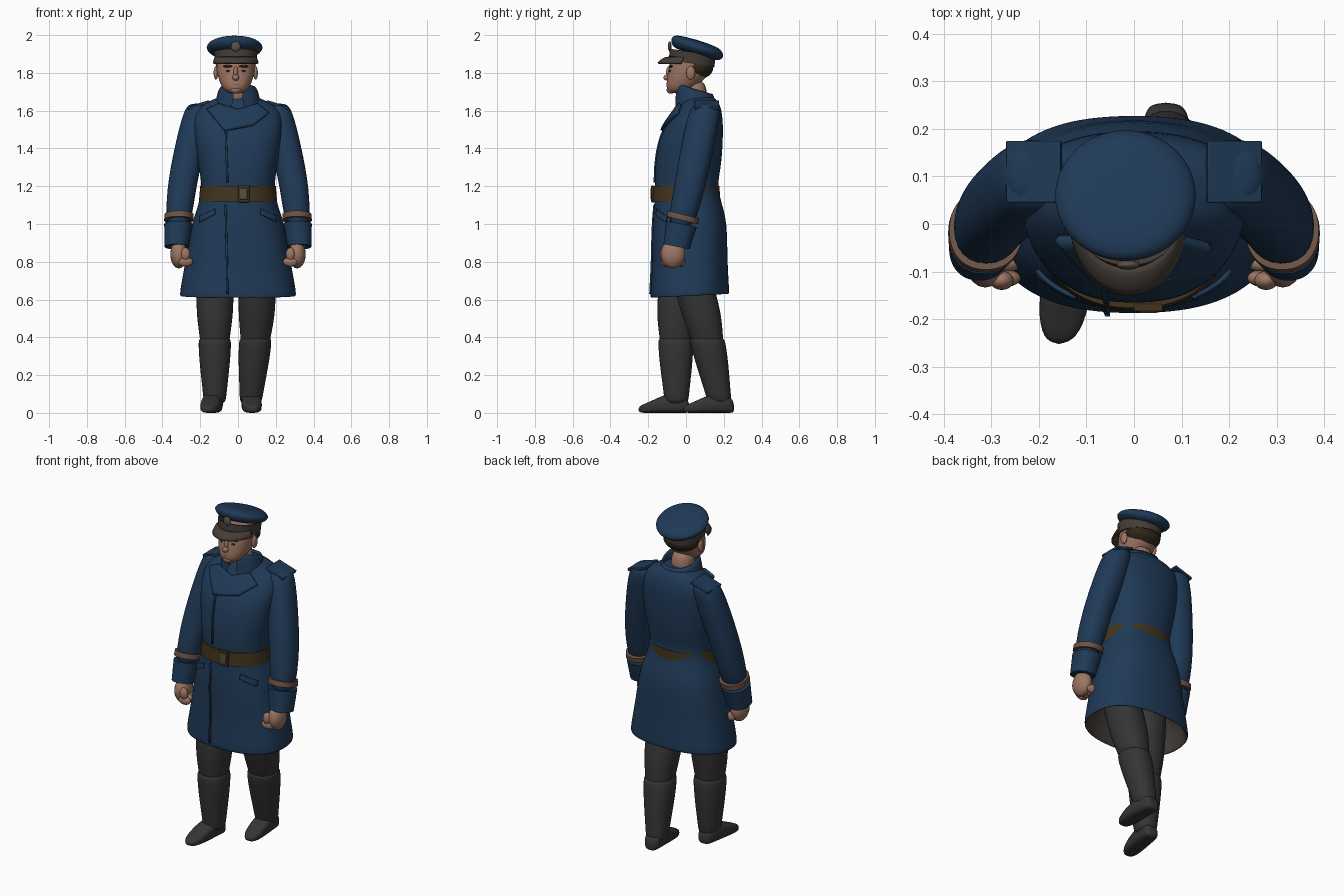
import bpy, bmesh, math
from mathutils import Matrix, Vector

if "Cube" in bpy.data.objects:
    bpy.data.objects.remove(bpy.data.objects["Cube"])


def material(name, *rgb):
    mat = bpy.data.materials.new(name)
    mat.use_nodes = True
    mat.diffuse_color = (*rgb, 1)
    mat.node_tree.nodes["Principled BSDF"].inputs["Base Color"].default_value = (*rgb, 1)
    return mat


navy = material("navy wool", 0.014, 0.042, 0.095)
charcoal = material("charcoal", 0.035, 0.035, 0.035)
leather = material("brown leather", 0.055, 0.034, 0.013)
skin = material("skin", 0.34, 0.18, 0.125)
braid = material("braid", 0.15, 0.085, 0.06)
peak = material("peak brown", 0.06, 0.047, 0.038)
metal = material("dull metal", 0.1, 0.08, 0.06)
hair_brown = material("dark hair", 0.03, 0.02, 0.012)


def finish(name, bm, *mats, smooth_levels=0):
    bmesh.ops.recalc_face_normals(bm, faces=bm.faces)
    mesh = bpy.data.meshes.new(name)
    bm.to_mesh(mesh)
    bm.free()
    ob = bpy.data.objects.new(name, mesh)
    bpy.context.scene.collection.objects.link(ob)
    for mat in mats:
        mesh.materials.append(mat)
    mesh.shade_smooth()
    if smooth_levels:
        subdivision = ob.modifiers.new("smooth", "SUBSURF")
        subdivision.levels = subdivision.render_levels = smooth_levels
    else:
        mesh.set_sharp_from_angle(angle=math.radians(40))
    return ob


def stack(rows, x=0.0):
    """Rings on a vertical axis from rows of height, y, half width, half depth."""
    return [(Vector((x, y, z)), width, depth) for z, y, width, depth in rows]


def along(joints, z):
    """Point at height z on a limb bent at its middle joint."""
    top, middle, bottom = joints
    a, b = (top, middle) if z > middle.z else (middle, bottom)
    return a + (b - a) * ((a.z - z) / (a.z - b.z))


def limb(joints, rows):
    """Rings following a bent limb from rows of height, radius."""
    return [(along(joints, z), radius, radius * 1.08) for z, radius in rows]


def loft(name, rings, *mats, tilt=0.0, power=2.2, sides=24, levels=2,
         flat=True, caps=True, lined=0, keep=None):
    """Skin superellipse rings, lying flat or standing upright."""
    bm = bmesh.new()
    loops = []
    for center, width, depth in rings:
        loop = []
        for i in range(sides):
            c, s = math.cos(math.tau * i / sides), math.sin(math.tau * i / sides)
            u = width * math.copysign(abs(c) ** (2 / power), c)
            v = depth * math.copysign(abs(s) ** (2 / power), s)
            offset = Vector((u, v, -tilt * v)) if flat else Vector((u, 0, v))
            loop.append(bm.verts.new(center + offset))
        loops.append(loop)
    for row, (a, b) in enumerate(zip(loops, loops[1:])):
        for i in range(sides):
            face = bm.faces.new((a[i - 1], a[i], b[i], b[i - 1]))
            face.material_index = int(row < lined)
    if caps:
        bm.faces.new(loops[0]).material_index = int(lined > 0)
        bm.faces.new(loops[-1])
    if keep:
        unwanted = [f for f in bm.faces if not keep(f.calc_center_median())]
        bmesh.ops.delete(bm, geom=unwanted, context="FACES")
    return finish(name, bm, *mats, smooth_levels=levels)


def hoop(name, rings, mat, thickness, tilt=0.0):
    """Closed band between a low and a high ring."""
    low, high = rings
    inner_low, inner_high = [(c, w - thickness, d - thickness) for c, w, d in rings]
    return loft(name, [inner_low, low, high, inner_high], mat,
                tilt=tilt, sides=48, levels=0, caps=False)


def blob(name, center, size, mat):
    bm = bmesh.new()
    bmesh.ops.create_uvsphere(bm, u_segments=20, v_segments=12, radius=1)
    bm.transform(Matrix.Translation(center) @ Matrix.Diagonal((*size, 1)))
    return finish(name, bm, mat)


def box(name, center, size, mat, roll=0.0):
    bm = bmesh.new()
    bmesh.ops.create_cube(bm, size=1)
    bm.transform(Matrix.Translation(center) @ Matrix.Rotation(roll, 4, "Y")
                 @ Matrix.Diagonal((*size, 1)))
    bevel = finish(name, bm, mat).modifiers.new("rounded edges", "BEVEL")
    bevel.width, bevel.segments = 0.003, 2


def patch(name, outline, target, thickness):
    """Flat cloth outline in x and z, laid onto the front of the target."""
    bm = bmesh.new()
    bm.faces.new([bm.verts.new((x, -0.3, z)) for x, z in outline])
    bmesh.ops.triangulate(bm, faces=bm.faces[:])
    bmesh.ops.subdivide_edges(bm, edges=bm.edges[:], cuts=6, use_grid_fill=True)
    ob = finish(name, bm, navy)
    wrap = ob.modifiers.new("lay on cloth", "SHRINKWRAP")
    wrap.target, wrap.wrap_method, wrap.wrap_mode = target, "PROJECT", "ABOVE_SURFACE"
    wrap.use_project_y, wrap.offset = True, thickness / 2
    solid = ob.modifiers.new("thickness", "SOLIDIFY")
    solid.thickness, solid.offset = thickness, 0


# Coat body, from the lining inside the skirt round the hem and up to the neck
coat = loft("coat", stack([
    (0.85, 0.02, 0.24, 0.16), (0.63, 0.02, 0.29, 0.19), (0.61, 0.02, 0.31, 0.21),
    (0.65, 0.02, 0.31, 0.21), (0.8, 0.02, 0.28, 0.2), (1, 0.02, 0.25, 0.2),
    (1.1, 0.01, 0.21, 0.18), (1.2, 0, 0.19, 0.165), (1.3, 0.01, 0.21, 0.18),
    (1.5, 0.03, 0.24, 0.17), (1.6, 0.07, 0.24, 0.12), (1.65, 0.07, 0.16, 0.1),
    (1.68, 0.06, 0.08, 0.07)]), navy, peak, tilt=-0.05, power=2.4, lined=2)

# Double-breasted lapel and the front closing edge above and below the belt
patch("lapel", [(-0.1, 1.63), (-0.16, 1.6), (-0.07, 1.49), (0.08, 1.52), (0.16, 1.58),
                (0.1, 1.63), (0, 1.6)], coat, 0.018)
for name, low, high in (("skirt_edge", 0.63, 1.1), ("chest_edge", 1.22, 1.5)):
    patch(name, [(-0.06, low), (-0.05, low), (-0.06, high), (-0.07, high)], coat, 0.009)

# Standing collar, open at the throat
loft("collar", stack([
    (1.59, 0.05, 0.13, 0.11), (1.72, 0.05, 0.105, 0.1),
    (1.72, 0.05, 0.09, 0.085), (1.6, 0.05, 0.09, 0.08)]), navy,
    tilt=0.3, sides=40, levels=1, caps=False, keep=lambda c: c.y > 0 or abs(c.x) > 0.03)

# Belt and buckle
hoop("belt", stack([(1.12, 0, 0.207, 0.182), (1.2, 0, 0.2, 0.177)]), leather, 0.02)
box("buckle", (0.03, -0.176, 1.16), (0.06, 0.016, 0.09), leather)
box("buckle_plate", (0.03, -0.183, 1.16), (0.04, 0.008, 0.06), metal)

# Sleeves, cuffs, shoulder straps, pocket flaps and hands
for side, name in ((1, "left"), (-1, "right")):
    arm = [Vector((side * x, y, z)) for x, y, z in
           ((0.21, 0.1, 1.6), (0.3, 0.02, 1.2), (0.325, -0.05, 0.88))]
    loft(name + "_sleeve", limb(arm, [(1.64, 0.05), (1.61, 0.08), (1.4, 0.083),
                                      (1.2, 0.077), (0.95, 0.068)]), navy)
    hoop(name + "_cuff", limb(arm, [(0.88, 0.064), (1, 0.075)]), navy, 0.03, tilt=0.2)
    hoop(name + "_cuff_braid", limb(arm, [(1.02, 0.077), (1.05, 0.077)]), braid, 0.02, tilt=0.25)
    box(name + "_shoulder_strap", (side * 0.21, 0.11, 1.63), (0.12, 0.13, 0.016), navy, side * 0.3)
    patch(name + "_pocket_flap", [(side * x, z) for x, z in
                                  ((0.12, 1.08), (0.2, 1.04), (0.2, 1.01), (0.12, 1.05))], coat, 0.009)
    palm = along(arm, 0.84)
    blob(name + "_palm", palm - Vector((side * 0.015, 0.01, 0)), (0.045, 0.065, 0.075), skin)
    for i, finger in enumerate(("index", "middle", "ring", "little")):
        blob(f"{name}_{finger}_finger", palm + Vector((side * -0.05, 0.03 * i - 0.055, -0.04)),
             (0.04, 0.02, 0.026), skin)
    blob(name + "_thumb", palm + Vector((side * -0.05, -0.06, 0)), (0.025, 0.02, 0.035), skin)

# Mid-stride legs, each with trouser, boot shaft and foot
footprint = [(0, 0.03, 0.05), (0.1, 0.05, 0.1), (0.4, 0.054, 0.11), (0.8, 0.054, 0.055), (1, 0.025, 0.035)]
for name, hip, knee, ankle, heel, splay in (
        ("right", (-0.12, -0.02), (-0.123, -0.055), (-0.123, -0.05), 0.02, -0.035),
        ("left", (0.11, -0.03), (0.097, 0.1), (0.067, 0.18), 0.256, 0.01)):
    leg = [Vector((*hip, 0.95)), Vector((*knee, 0.45)), Vector((*ankle, 0.05))]
    loft(name + "_trouser", limb(leg, [(0.95, 0.1), (0.6, 0.1), (0.5, 0.095),
                                       (0.4, 0.08), (0.35, 0.075)]), charcoal)
    loft(name + "_boot_shaft", limb(leg, [(0.4, 0.075), (0.39, 0.09), (0.25, 0.08),
                                          (0.1, 0.062), (0.04, 0.058)]), charcoal)
    loft(name + "_foot", [(Vector((ankle[0] + splay * t, heel - 0.274 * t, height / 2)), width, height / 2)
                          for t, width, height in footprint], charcoal, power=3, flat=False)

# Neck, head and face
middle = -0.012
loft("neck", stack([(1.6, 0.05, 0.07, 0.07), (1.78, 0.04, 0.067, 0.07)], middle), skin)
loft("head", stack([
    (1.69, -0.04, 0.04, 0.045), (1.72, -0.03, 0.075, 0.08), (1.8, 0.02, 0.103, 0.115),
    (1.87, 0.03, 0.103, 0.115), (1.9, 0.03, 0.09, 0.1)], middle), skin)
blob("hair", (middle, 0.06, 1.83), (0.107, 0.085, 0.065), hair_brown)
blob("nose_bridge", (middle, -0.09, 1.8), (0.012, 0.016, 0.035), skin)
blob("nose_tip", (middle, -0.1, 1.775), (0.018, 0.02, 0.016), skin)
blob("mouth", (middle, -0.093, 1.74), (0.03, 0.01, 0.007), braid)
blob("chin", (middle, -0.08, 1.71), (0.032, 0.023, 0.02), skin)
for side, name in ((1, "left"), (-1, "right")):
    blob(name + "_ear", (middle + side * 0.105, 0.025, 1.8), (0.012, 0.024, 0.036), skin)
    blob(name + "_eye", (middle + side * 0.036, -0.083, 1.81), (0.015, 0.007, 0.006), hair_brown)
    blob(name + "_brow", (middle + side * 0.04, -0.08, 1.835), (0.028, 0.012, 0.007), hair_brown)

# Peaked cap: band, tilted crown and badge
hoop("cap_band", stack([(1.85, 0.03, 0.11, 0.12), (1.91, 0.035, 0.115, 0.122)], middle),
     peak, 0.01, tilt=0.15)
loft("cap_crown", stack([
    (1.89, 0.05, 0.11, 0.12), (1.925, 0.06, 0.152, 0.14), (1.945, 0.06, 0.15, 0.14),
    (1.975, 0.06, 0.11, 0.11)], -0.018), navy, tilt=0.3, power=2)
blob("cap_badge", (middle, -0.086, 1.94), (0.025, 0.01, 0.027), metal)

# Cap visor: a drooping crescent
bm = bmesh.new()
bmesh.ops.create_grid(bm, x_segments=24, y_segments=4, size=1)
for v in bm.verts:
    angle, reach = math.radians(270 + 75 * v.co.x), (v.co.y + 1) / 2
    v.co = (middle + (0.106 + 0.012 * reach) * math.cos(angle),
            0.02 + (0.112 + 0.054 * reach) * math.sin(angle), 1.878 - 0.03 * reach ** 2)
finish("cap_visor", bm, peak).modifiers.new("thickness", "SOLIDIFY").thickness = 0.008
